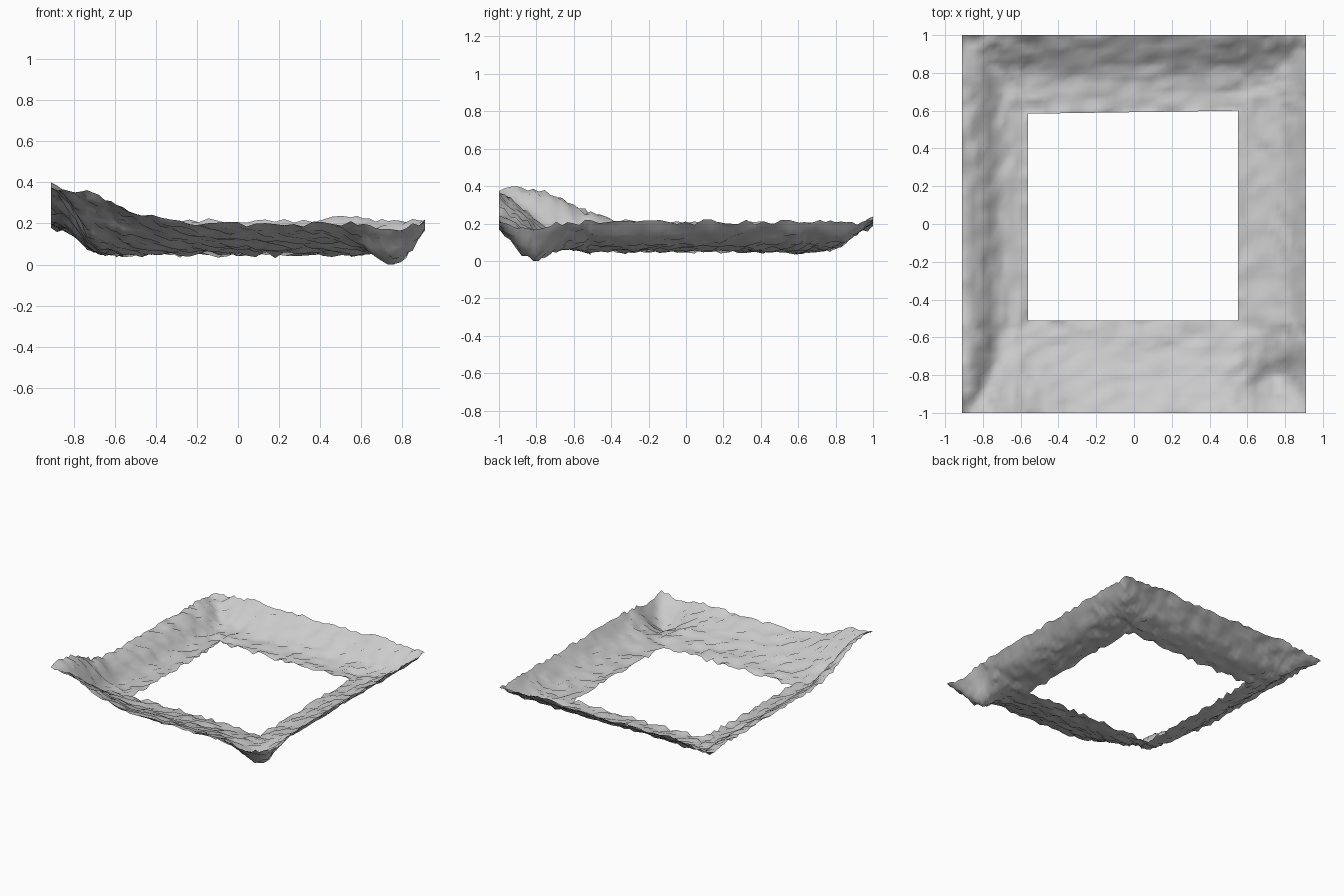
import bpy, bmesh, math, random

if "Cube" in bpy.data.objects:
    bpy.data.objects.remove(bpy.data.objects["Cube"])

random.seed(4)

# Slope profiles: (distance from centre, height), from hole edge to outer edge
LEFT = [(0.56, .055), (0.68, .067), (0.74, .095), (0.80, .155), (0.86, .193), (0.91, .208)]
RIGHT = [(0.55, .057), (0.68, .072), (0.77, .10), (0.83, .135), (0.87, .17), (0.91, .212)]
FRONT = [(0.51, .058), (0.68, .086), (0.80, .122), (0.90, .162), (1.0, .202)]
BACK = [(0.60, .055), (0.77, .072), (0.84, .105), (0.92, .165), (1.0, .218)]


def profile(points, d):
    if d <= points[0][0]:
        return points[0][1]
    for (a, ha), (b, hb) in zip(points, points[1:]):
        if d <= b:
            return ha + (hb - ha) * (d - a) / (b - a)
    return points[-1][1]


def bell(x, y, cx, cy, sx, sy, p=2):
    r = math.hypot((x - cx) / sx, (y - cy) / sy)
    return math.exp(-r ** p)


def height(x, y):
    h = max(profile(LEFT, -x), profile(RIGHT, x), profile(FRONT, -y), profile(BACK, y))
    h *= 1 + 0.9 * bell(x, y, -0.88, -0.9, 0.38, 0.36, 2.4)   # raised front left corner
    h -= 0.118 * bell(x, y, 0.75, -0.84, 0.14, 0.13)          # hollow in front right corner
    h += 0.02 * bell(x, y, 0.91, -1.0, 0.08, 0.08)            # front right tip
    h -= 0.03 * bell(x, y, -0.91, 1.0, 0.13, 0.13)            # lower back left tip
    h += 0.02 * bell(x, y, 0.52, 1.0, 0.14, 0.14)
    edge = min(abs(x + 0.56), abs(x - 0.55), abs(y + 0.51), abs(y - 0.6)) < 0.001
    rough = 0.022 if edge else 0.014                          # jagged hole edge
    return max(h + random.uniform(-rough, rough), 0.004)


def steps(a, b, n):
    return [a + (b - a) * i / n for i in range(n)]


# Fine rows across each strip, coarser rows along it
xs = steps(-0.91, -0.56, 12) + steps(-0.56, 0.55, 24) + steps(0.55, 0.91, 12) + [0.91]
ys = steps(-1, -0.51, 16) + steps(-0.51, 0.60, 24) + steps(0.60, 1, 14) + [1.0]

# Rocky sheet with a square opening
bm = bmesh.new()
grid = []
for y in ys:
    row = []
    for x in xs:
        skew = 0.016 * (0.55 - x) / 1.1 * max(0, 1 - abs(y - 0.6) / 0.2)
        row.append(bm.verts.new((x, y - skew, height(x, y))))
    grid.append(row)
for j in range(len(ys) - 1):
    for i in range(len(xs) - 1):
        if not (12 <= i < 36 and 16 <= j < 40):
            bm.faces.new((grid[j][i], grid[j][i + 1], grid[j + 1][i + 1], grid[j + 1][i]))
bmesh.ops.delete(bm, geom=[v for v in bm.verts if not v.link_faces], context='VERTS')

# Rest the lowest point on the ground
low = min(v.co.z for v in bm.verts)
for v in bm.verts:
    v.co.z -= low
for f in bm.faces:
    f.smooth = True

mesh = bpy.data.meshes.new("terrain_border")
bm.to_mesh(mesh)
bm.free()
terrain = bpy.data.objects.new("terrain_border", mesh)
bpy.context.collection.objects.link(terrain)
